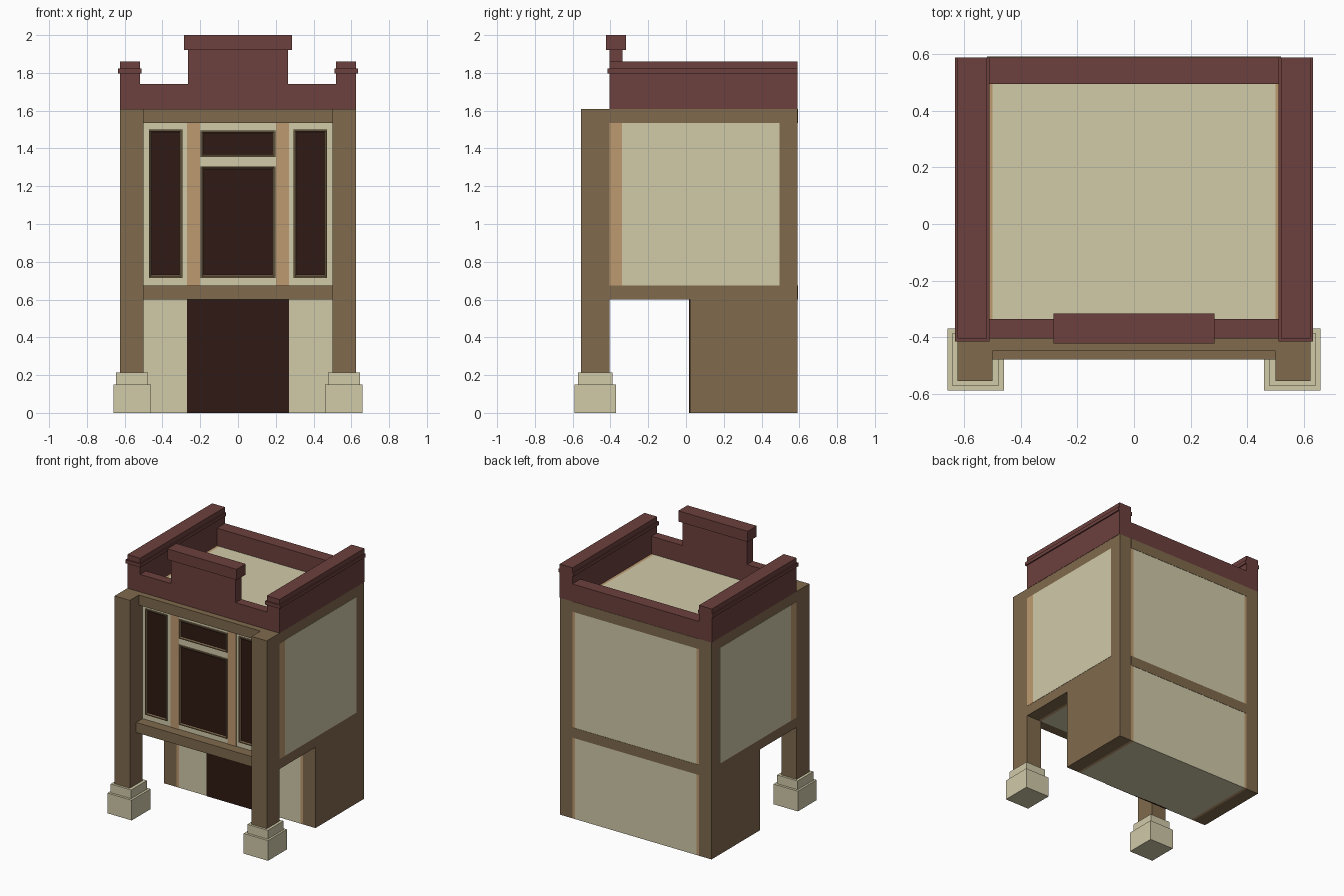
import bpy, bmesh

if "Cube" in bpy.data.objects:
    bpy.data.objects.remove(bpy.data.objects["Cube"])


def material(name, hex_code):
    rgb = [int(hex_code[i:i + 2], 16) / 255 for i in (0, 2, 4)]
    lin = [c / 12.92 if c <= 0.04045 else ((c + 0.055) / 1.055) ** 2.4 for c in rgb]
    m = bpy.data.materials.new(name)
    m.diffuse_color = (*lin, 1)
    m.use_nodes = True
    m.node_tree.nodes["Principled BSDF"].inputs["Base Color"].default_value = m.diffuse_color
    return m


RED = material("brick_red", "6C403D")
CREAM = material("cream", "D1CAA9")
BROWN = material("brown", "806A4D")
TAN = material("tan", "BE9A70")
DARK = material("dark_glass", "2F1A13")


def finish(name, bm, *mats):
    bmesh.ops.recalc_face_normals(bm, faces=bm.faces)
    me = bpy.data.meshes.new(name)
    bm.to_mesh(me)
    bm.free()
    for m in mats:
        me.materials.append(m)
    ob = bpy.data.objects.new(name, me)
    bpy.context.collection.objects.link(ob)
    return ob


def box_bm(x, y, z):
    bm = bmesh.new()
    bmesh.ops.create_cube(bm, size=1)
    for v in bm.verts:
        v.co = [r[0] if c < 0 else r[1] for c, r in zip(v.co, (x, y, z))]
    return bm


def box(name, mat, x, y, z):
    return finish(name, box_bm(x, y, z), mat)


def pair(name, mat, x, y, z):
    """Mirrored left and right boxes."""
    box(name + "_right", mat, x, y, z)
    box(name + "_left", mat, (-x[1], -x[0]), y, z)


def extrude(name, mat, pts, to3d, a, b):
    """Extrude a closed 2D profile from depth a to depth b."""
    bm = bmesh.new()
    lo = [bm.verts.new(to3d(p, a)) for p in pts]
    hi = [bm.verts.new(to3d(p, b)) for p in pts]
    bm.faces.new(lo)
    bm.faces.new(hi)
    for i in range(len(pts)):
        j = (i + 1) % len(pts)
        bm.faces.new((lo[i], lo[j], hi[j], hi[i]))
    return finish(name, bm, mat)


def window(name, x, z):
    """Frame with a sloped inner edge around a dark pane."""
    bm = box_bm(x, (-0.415, -0.40), z)
    bm.normal_update()
    front = min(bm.faces, key=lambda f: f.calc_center_median().y)
    bmesh.ops.inset_region(bm, faces=[front], thickness=0.01, depth=0)
    bmesh.ops.inset_region(bm, faces=[front], thickness=0.01, depth=-0.008)
    front.material_index = 1
    finish(name, bm, BROWN, DARK)


FRONT, BACK, PORCH = -0.405, 0.59, 0.02
FLOOR, ROOF = 0.60, 1.61

# Cream core of both storeys with tan corner strips
storeys = (("lower", PORCH, 0, FLOOR), ("upper", FRONT, FLOOR, ROOF))
for label, y0, z0, z1 in storeys:
    box(label + "_core", CREAM, (-0.5, 0.5), (y0, BACK), (z0, z1))
    pair(label + "_corner_strip", TAN, (0.5, 0.52), (y0, BACK), (z0, z1))

# Brown side walls, stepped over the porch
profile = [(PORCH, 0), (BACK, 0), (BACK, ROOF), (FRONT, ROOF), (FRONT, FLOOR), (PORCH, FLOOR)]
for label, s in (("right", 1), ("left", -1)):
    extrude("side_wall_" + label, BROWN, profile,
            lambda p, d: (d, p[0], p[1]), s * 0.52, s * 0.623)

# Side panels
pair("side_panel", CREAM, (0.61, 0.625), (-0.34, 0.495), (0.675, 1.535))
pair("side_panel_strip", TAN, (0.61, 0.625), (FRONT, -0.34), (0.675, 1.535))

# Bands across the back and beams across the front
box("back_floor_band", BROWN, (-0.52, 0.52), (0.58, 0.592), (FLOOR, 0.675))
box("back_roof_band", BROWN, (-0.52, 0.52), (0.58, 0.592), (1.535, ROOF))
box("front_sill_beam", BROWN, (-0.5, 0.5), (-0.48, FRONT), (FLOOR, 0.675))
box("front_top_beam", BROWN, (-0.5, 0.5), (-0.45, FRONT), (1.535, ROOF))

# Door, front strips and windows
box("door", DARK, (-0.27, 0.27), (0.016, 0.03), (0, FLOOR))
pair("front_strip", TAN, (0.20, 0.27), (-0.408, -0.40), (0.675, 1.535))
window("window_right", (0.295, 0.472), (0.715, 1.50))
window("window_left", (-0.472, -0.295), (0.715, 1.50))
window("window_centre", (-0.198, 0.198), (0.715, 1.305))
window("transom_window", (-0.198, 0.198), (1.355, 1.495))

# Porch columns on stepped bases
pair("column", BROWN, (0.5, 0.625), (-0.555, FRONT), (0.215, ROOF))
pair("column_base_upper", CREAM, (0.477, 0.645), (-0.572, -0.388), (0.15, 0.215))
pair("column_base", CREAM, (0.46, 0.66), (-0.59, -0.37), (0, 0.15))

# Parapet
stepped = [(-0.52, ROOF), (0.52, ROOF), (0.52, 1.74), (0.265, 1.74), (0.265, 1.92),
           (-0.265, 1.92), (-0.265, 1.74), (-0.52, 1.74)]
extrude("front_parapet", RED, stepped, lambda p, d: (p[0], d, p[1]), FRONT, -0.337)
box("front_parapet_cap", RED, (-0.285, 0.285), (-0.423, -0.317), (1.92, 2.0))
box("back_parapet", RED, (-0.52, 0.52), (0.495, BACK), (ROOF, 1.74))
pair("side_parapet", RED, (0.52, 0.625), (FRONT, BACK), (ROOF, 1.86))
pair("side_parapet_band", RED, (0.512, 0.634), (-0.415, BACK), (1.797, 1.823))
